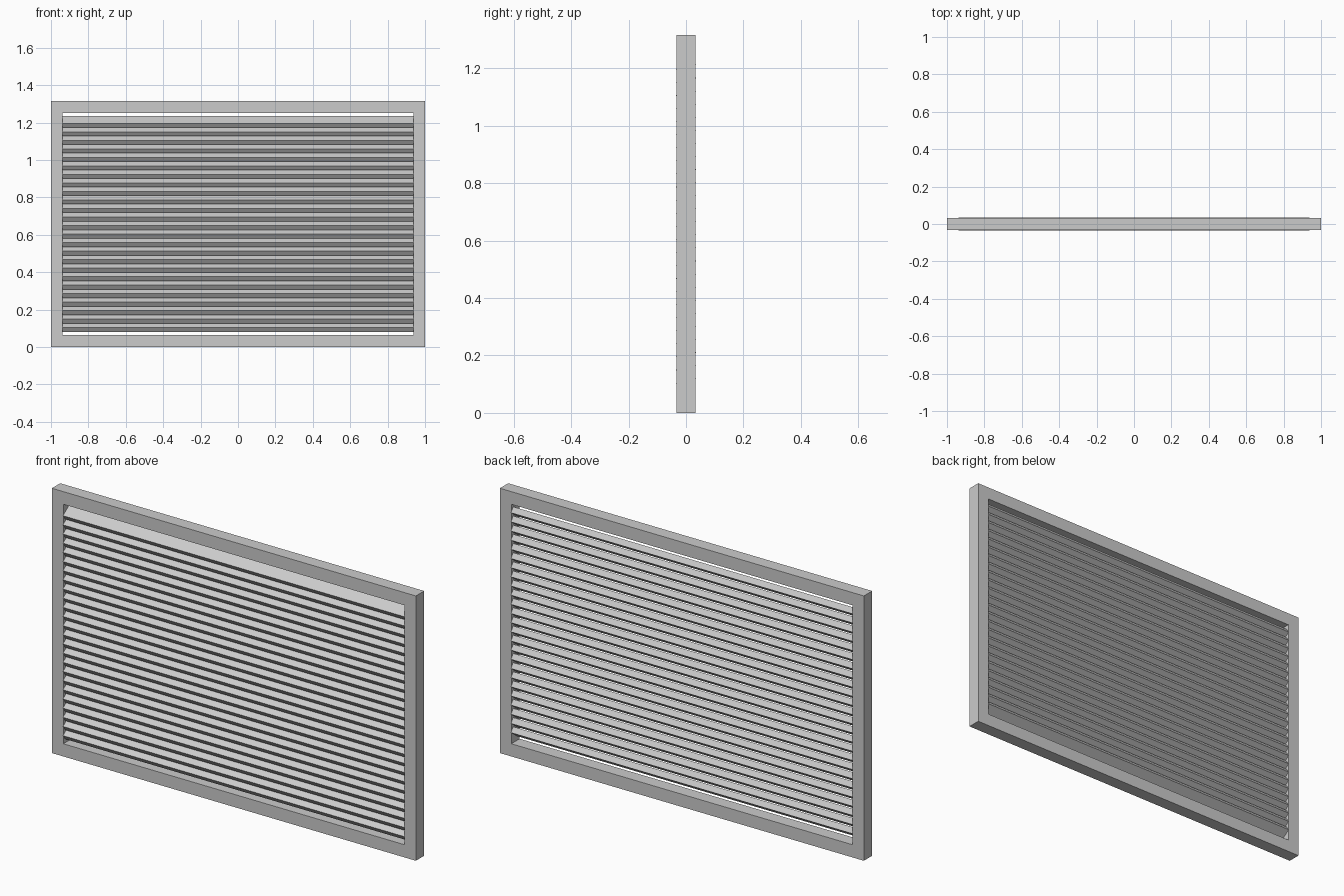
import bpy
from math import radians

if "Cube" in bpy.data.objects:
    bpy.data.objects.remove(bpy.data.objects["Cube"])

W, H, D, B = 2.0, 1.315, 0.065, 0.063   # frame width, height, depth, border


def box(name, size, loc, tilt=0.0):
    bpy.ops.mesh.primitive_cube_add(size=1, location=loc)
    ob = bpy.context.object
    ob.name = name
    ob.scale = size
    bpy.ops.object.transform_apply(location=False, rotation=False, scale=True)
    ob.rotation_euler.x = tilt
    return ob


# Outer frame: solid panel outline with a rectangular opening
def outline(w, z0, z1):
    return [(-w, z0), (w, z0), (w, z1), (-w, z1)]


outer, inner = outline(W / 2, 0, H), outline(W / 2 - B, B, H - B)
verts = [(x, y, z) for y in (-D / 2, D / 2) for loop in (outer, inner) for x, z in loop]
faces = []
for i in range(4):
    j = (i + 1) % 4
    faces += [(i, j, 4 + j, 4 + i), (8 + j, 8 + i, 12 + i, 12 + j),
              (j, i, 8 + i, 8 + j), (4 + i, 4 + j, 12 + j, 12 + i)]
mesh = bpy.data.meshes.new("frame")
mesh.from_pydata(verts, [], faces)
bpy.context.collection.objects.link(bpy.data.objects.new("frame", mesh))

# Tilted louvre slats, lower edge towards the front
COUNT, PITCH = 25, 0.0455
for k in range(COUNT):
    z = H / 2 + (k - (COUNT - 1) / 2) * PITCH
    box(f"slat_{k + 1}", (W - 2 * B, 0.065, 0.029), (0, 0, z), radians(36))
